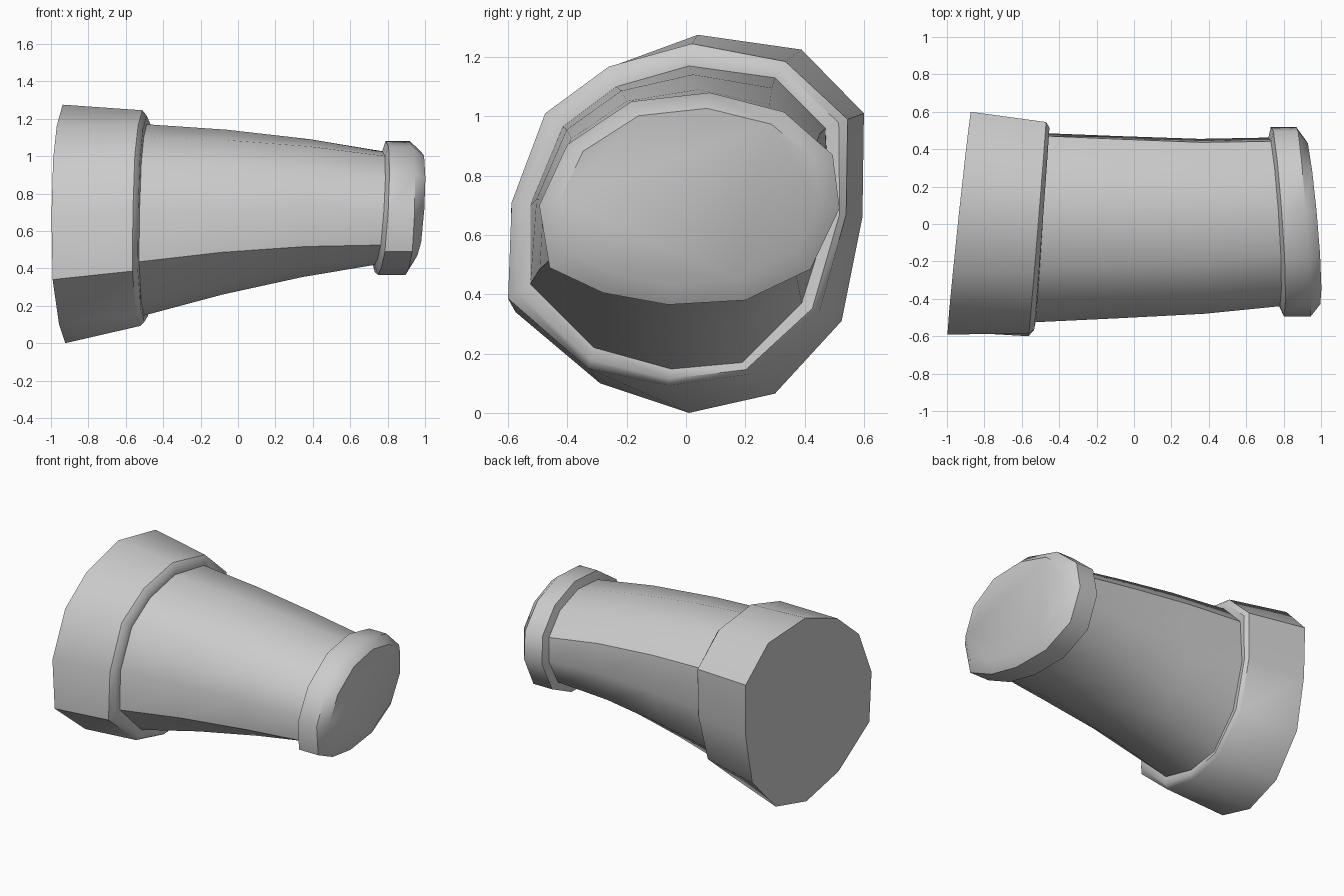
import bpy, bmesh, math

if "Cube" in bpy.data.objects:
    bpy.data.objects.remove(bpy.data.objects["Cube"])

# Twelve-sided irregular outlines as (y, z), starting at the top
BACK = [(.04, 1.275), (.39, 1.225), (.6, 1.01), (.595, .66), (.525, .31), (.3, .065),
        (.01, 0), (-.29, .10), (-.575, .34), (-.59, .68), (-.465, .985), (-.26, 1.165)]
COLLAR = [(.02, 1.245), (.335, 1.185), (.545, .99), (.54, .67), (.45, .34), (.21, .13),
          (-.06, .092), (-.33, .15), (-.6, .385), (-.588, .71), (-.475, 1.01), (-.26, 1.168)]
NECK = [(.01, 1.17), (.3, 1.13), (.47, .96), (.485, .67), (.39, .37), (.19, .17),
        (-.05, .148), (-.31, .22), (-.525, .435), (-.525, .7), (-.415, .965), (-.235, 1.1)]
RIM = [(.08, 1.08), (.33, 1.015), (.495, .87), (.518, .69), (.42, .485), (.2, .38),
       (-.06, .365), (-.28, .405), (-.46, .49), (-.495, .7), (-.4, .905), (-.185, 1.05)]


def tilt(outline, x, sy, sz):
    """Place an outline on a tilted plane crossing the axis at x."""
    return [(x + sy * y + sz * (z - .7), y, z) for y, z in outline]


def scaled(outline, ky, kz):
    cy, cz = .01, .72
    return [(cy + (y - cy) * ky, cz + (z - cz) * kz) for y, z in outline]


def blend(a, b, t, dy=0, dz=0):
    out = [tuple(p + (q - p) * t for p, q in zip(u, v)) for u, v in zip(a, b)]
    return [(x, y + dy, z + dz) for x, y, z in out]


def loft(name, rings):
    bm = bmesh.new()
    rows = [[bm.verts.new(p) for p in ring] for ring in rings]
    n = len(rows[0])
    for a, b in zip(rows, rows[1:]):
        for i in range(n):
            j = (i + 1) % n
            bm.faces.new((a[i], a[j], b[j], b[i]))
    bm.faces.new(rows[0])
    bm.faces.new(rows[-1])
    bmesh.ops.recalc_face_normals(bm, faces=bm.faces)
    mesh = bpy.data.meshes.new(name)
    bm.to_mesh(mesh)
    bm.free()
    ob = bpy.data.objects.new(name, mesh)
    bpy.context.collection.objects.link(ob)
    bpy.context.view_layer.objects.active = ob
    ob.select_set(True)
    bpy.ops.object.shade_smooth_by_angle(angle=math.radians(42))
    return ob


# Wide collar at the back
back = tilt(BACK, -.934, .108, -.014)
collar = tilt(COLLAR, -.515, .08, .005)
neck_start = tilt(NECK, -.493, .064, .01)
collar_lip = [(x + .014, y, z) for x, y, z in blend(collar, neck_start, .4)]

# Tapering neck, bowed slightly upward
neck_end = tilt(scaled(RIM, .89, .85), .75, -.067, .08)
neck_a = blend(neck_start, neck_end, .34, -.008, .02)
neck_b = blend(neck_start, neck_end, .69, -.014, .02)

# Raised rim and chamfered end face
rim_back = tilt(RIM, .768, -.07, .07)
rim_front = tilt(RIM, .907, -.075, .045)
end_face = tilt(scaled(RIM, .87, .825), .957, -.09, .08)
end_face = [(x, y, z + .01) for x, y, z in end_face]

loft("flared_pipe", [back, collar, collar_lip, neck_start, neck_a, neck_b,
                     neck_end, rim_back, rim_front, end_face])
